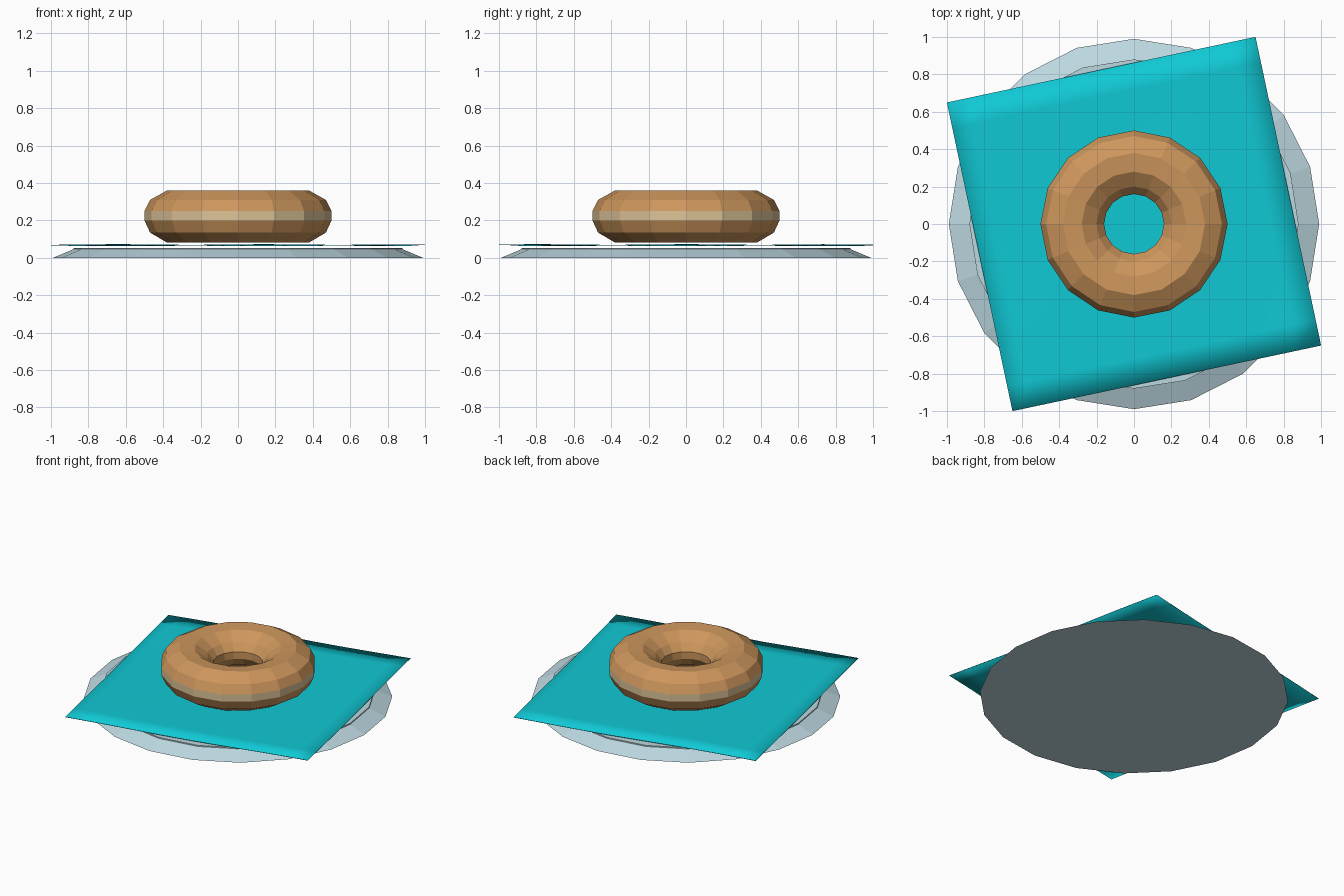
import bpy, bmesh, math
from mathutils import Matrix

cube = bpy.data.objects.get("Cube")
if cube:
    bpy.data.objects.remove(cube, do_unlink=True)


def material(name, rgb):
    m = bpy.data.materials.new(name)
    m.use_nodes = True
    color = (*rgb, 1)
    m.diffuse_color = color
    m.node_tree.nodes["Principled BSDF"].inputs["Base Color"].default_value = color
    return m


def finish(bm, name, mats):
    mesh = bpy.data.meshes.new(name)
    bmesh.ops.recalc_face_normals(bm, faces=bm.faces)
    bm.to_mesh(mesh)
    bm.free()
    obj = bpy.data.objects.new(name, mesh)
    for m in mats:
        mesh.materials.append(m)
    bpy.context.collection.objects.link(obj)
    return obj


def lathe(profile, sides, closed):
    """Spin (radius, z) points around z; cap both ends unless closed."""
    bm = bmesh.new()
    rings = []
    for r, z in profile:
        angles = [math.tau * i / sides for i in range(sides)]
        rings.append([bm.verts.new((r * math.cos(a), r * math.sin(a), z)) for a in angles])
    pairs = list(zip(rings, rings[1:]))
    if closed:
        pairs.append((rings[-1], rings[0]))
    for low, high in pairs:
        for i in range(sides):
            j = (i + 1) % sides
            bm.faces.new((low[i], low[j], high[j], high[i]))
    if not closed:
        bm.faces.new(rings[0])
        bm.faces.new(rings[-1])
    return bm


glaze = material("pale_blue_glaze", (0.51, 0.69, 0.75))
cloth = material("turquoise_cloth", (0.005, 0.58, 0.66))
crust = material("golden_crust", (0.61, 0.305, 0.107))
dough = material("cream_dough", (0.72, 0.55, 0.31))

# Plate: sloped rim with a small step to the flat top
finish(lathe([(0.99, 0), (0.88, 0.046), (0.88, 0.054)], 20, False), "plate", [glaze])

# Napkin: turned square sheet with a gentle ripple
bm = bmesh.new()
bmesh.ops.create_grid(bm, x_segments=12, y_segments=12, size=0.8435,
                      matrix=Matrix.Rotation(math.radians(12), 4, "Z"))
for v in bm.verts:
    v.co.z = 0.069 + 0.004 * math.sin(4 * v.co.x + 1) * math.cos(4 * v.co.y)
napkin = finish(bm, "napkin", [cloth])
for p in napkin.data.polygons:
    p.use_smooth = True
thick = napkin.modifiers.new("thickness", "SOLIDIFY")
thick.thickness = 0.003

# Bagel: faceted ring with a pale band around the outside
profile = [(0.5, 0.2), (0.5, 0.25), (0.47, 0.31), (0.38, 0.36), (0.28, 0.352), (0.2, 0.3),
           (0.16, 0.25), (0.16, 0.2), (0.2, 0.14), (0.28, 0.09), (0.38, 0.082), (0.47, 0.135)]
bm = lathe(profile, 16, True)
for f in bm.faces:
    c = f.calc_center_median()
    on_band = 0.2 < c.z < 0.25 and c.xy.length > 0.4
    f.material_index = 1 if on_band else 0
finish(bm, "bagel", [crust, dough])
